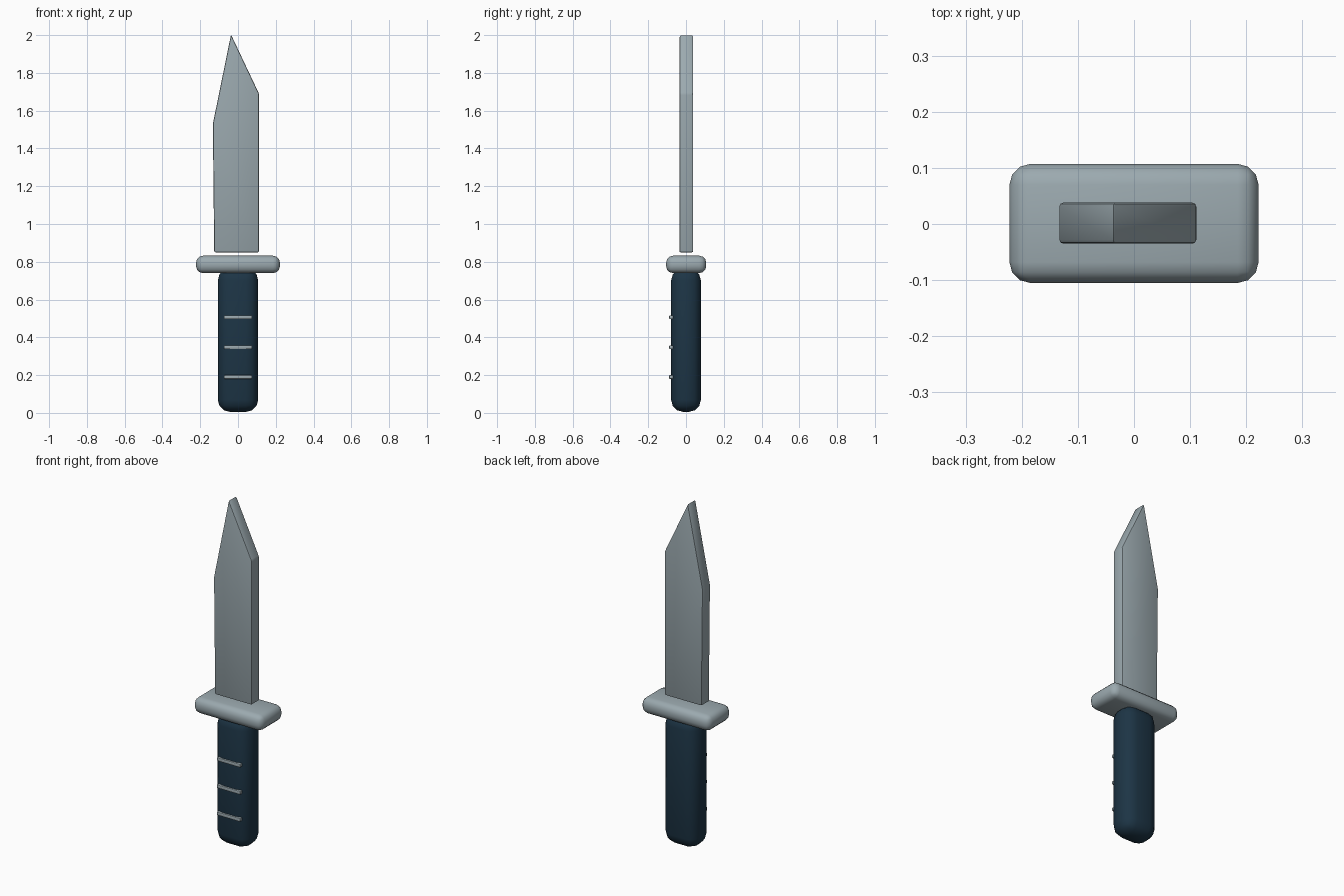
import bpy, bmesh, math

if "Cube" in bpy.data.objects:
    bpy.data.objects.remove(bpy.data.objects["Cube"])


def material(name, rgb):
    m = bpy.data.materials.new(name)
    m.diffuse_color = (*rgb, 1)
    m.use_nodes = True
    m.node_tree.nodes["Principled BSDF"].inputs["Base Color"].default_value = m.diffuse_color
    return m


steel = material("steel", (0.33, 0.40, 0.43))
grip = material("grip", (0.012, 0.035, 0.06))


def finish(ob, mat, width, segments):
    """Bevel, colour and smooth a part."""
    ob.data.materials.append(mat)
    mod = ob.modifiers.new("Bevel", "BEVEL")
    mod.width, mod.segments, mod.limit_method = width, segments, "ANGLE"
    mod.angle_limit = math.radians(25)
    bpy.ops.object.select_all(action="DESELECT")
    ob.select_set(True)
    bpy.context.view_layer.objects.active = ob
    bpy.ops.object.modifier_apply(modifier="Bevel")
    bpy.ops.object.shade_smooth_by_angle(angle=math.radians(40))


def box(name, lo, hi, mat, width, segments):
    bpy.ops.mesh.primitive_cube_add(size=1, location=[(a + b) / 2 for a, b in zip(lo, hi)])
    ob = bpy.context.object
    ob.name = name
    ob.scale = [b - a for a, b in zip(lo, hi)]
    bpy.ops.object.transform_apply(location=False, rotation=False, scale=True)
    finish(ob, mat, width, segments)


# Blade: outline in the xz plane, extruded through its thickness
outline = [(-0.126, 0.85), (0.111, 0.85), (0.111, 1.69), (-0.037, 2.003), (-0.133, 1.53)]
bm = bmesh.new()
face = bm.faces.new([bm.verts.new((x, -0.035, z)) for x, z in outline])
side = bmesh.ops.extrude_face_region(bm, geom=[face])["geom"]
bmesh.ops.translate(bm, vec=(0, 0.073, 0), verts=[v for v in side if isinstance(v, bmesh.types.BMVert)])
bmesh.ops.recalc_face_normals(bm, faces=bm.faces)
mesh = bpy.data.meshes.new("blade")
bm.to_mesh(mesh)
bm.free()
blade = bpy.data.objects.new("blade", mesh)
bpy.context.collection.objects.link(blade)
finish(blade, steel, 0.007, 2)

# Cross guard
box("guard", (-0.222, -0.105, 0.74), (0.222, 0.107, 0.832), steel, 0.037, 3)

# Handle, its top tucked into the guard
box("handle", (-0.107, -0.079, 0.005), (0.107, 0.079, 0.765), grip, 0.065, 3)

# Metal strips across the front of the handle
for i, z in enumerate((0.19, 0.348, 0.506)):
    box(f"grip_strip_{i + 1}", (-0.075, -0.089, z - 0.01), (0.075, -0.065, z + 0.01), steel, 0.004, 2)
